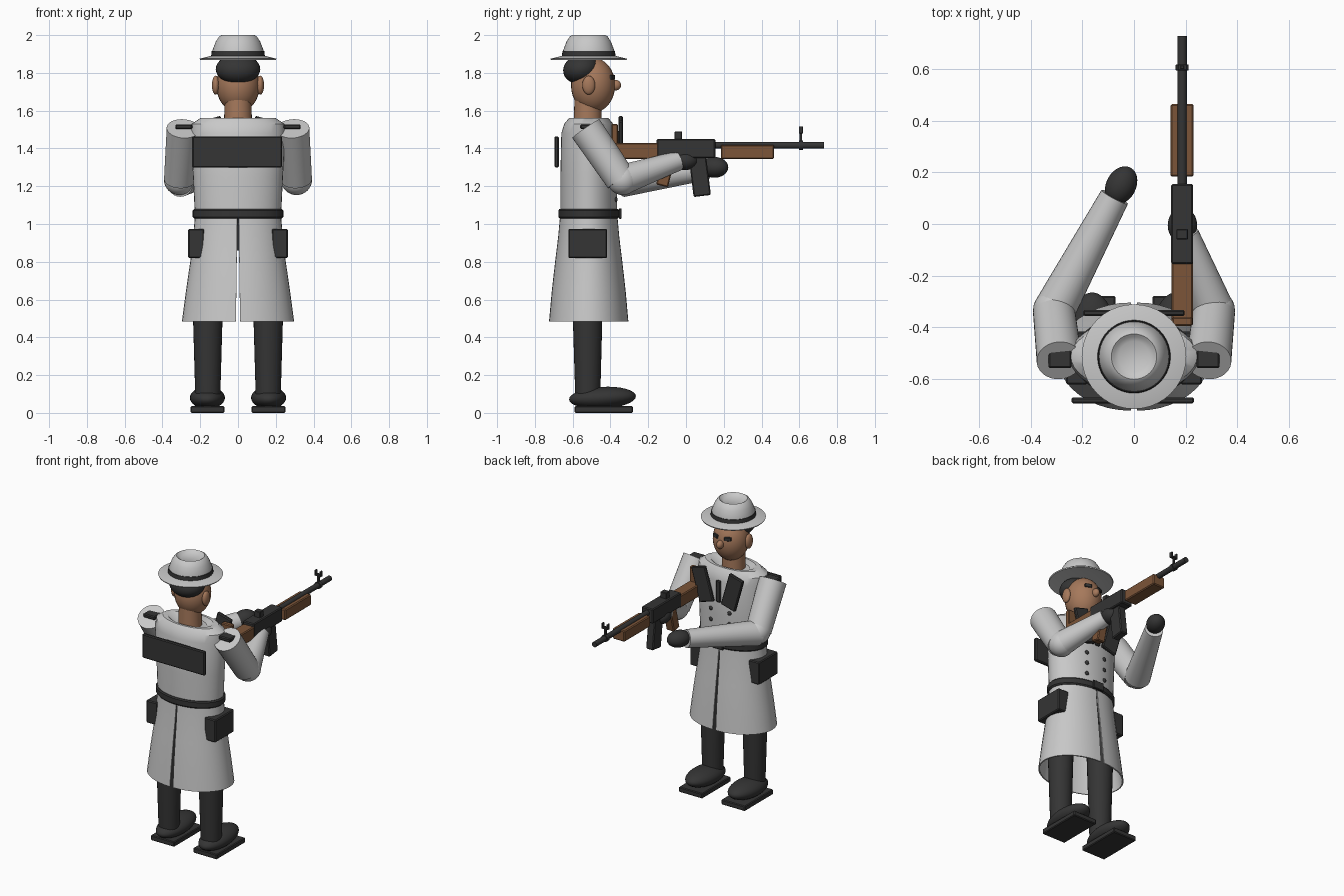
import bpy, bmesh, math
from mathutils import Vector, Matrix

if "Cube" in bpy.data.objects:
    bpy.data.objects.remove(bpy.data.objects["Cube"], do_unlink=True)


def material(name, rgb):
    m = bpy.data.materials.new(name)
    m.use_nodes = True
    m.diffuse_color = (*rgb, 1)
    node = m.node_tree.nodes["Principled BSDF"]
    node.inputs["Base Color"].default_value = (*rgb, 1)
    node.inputs["Roughness"].default_value = 0.8
    return m


COAT = material("coat grey", (0.58, 0.58, 0.58))
DARK = material("charcoal", (0.035, 0.035, 0.035))
SKIN = material("skin", (0.38, 0.19, 0.105))
WOOD = material("wood", (0.2, 0.09, 0.04))
CY = -0.515  # depth of the body axis
GX = 0.187   # sideways position of the rifle
SIDES = (("left", 1), ("right", -1))


def finish(name, bm, mat):
    bmesh.ops.recalc_face_normals(bm, faces=bm.faces)
    for f in bm.faces:
        f.smooth = True
    for e in bm.edges:
        e.smooth = len(e.link_faces) == 2 and e.calc_face_angle() < 0.6
    me = bpy.data.meshes.new(name)
    bm.to_mesh(me)
    bm.free()
    me.materials.append(mat)
    ob = bpy.data.objects.new(name, me)
    bpy.context.collection.objects.link(ob)
    return ob


def box(name, loc, size, mat, rot=(0, 0, 0), bevel=0.006):
    bm = bmesh.new()
    bmesh.ops.create_cube(bm, size=1, matrix=Matrix.Diagonal((*size, 1)))
    if bevel:
        bmesh.ops.bevel(bm, geom=bm.edges[:], offset=bevel, segments=1, affect="EDGES")
    ob = finish(name, bm, mat)
    ob.location, ob.rotation_euler = loc, [math.radians(a) for a in rot]
    return ob


def ball(name, loc, radii, mat, rot=(0, 0, 0)):
    bm = bmesh.new()
    bmesh.ops.create_uvsphere(bm, u_segments=28, v_segments=16, radius=1,
                              matrix=Matrix.Diagonal((*radii, 1)))
    ob = finish(name, bm, mat)
    ob.location, ob.rotation_euler = loc, [math.radians(a) for a in rot]
    return ob


def tube(name, a, b, r1, r2, mat):
    a, b = Vector(a), Vector(b)
    turn = (b - a).to_track_quat("Z", "Y").to_matrix().to_4x4()
    bm = bmesh.new()
    bmesh.ops.create_cone(bm, cap_ends=True, segments=28, radius1=r1, radius2=r2,
                          depth=(b - a).length, matrix=Matrix.Translation((a + b) / 2) @ turn)
    return finish(name, bm, mat)


def loft(name, rings, mat, steps=40, cap=True):
    """Stack of ellipses given as (z, x radius, y radius)."""
    bm = bmesh.new()
    rows = []
    for z, rx, ry in rings:
        angles = [math.tau * i / steps for i in range(steps)]
        rows.append([bm.verts.new((rx * math.cos(t), CY + ry * math.sin(t), z)) for t in angles])
    for lo, hi in zip(rows, rows[1:]):
        for i in range(steps):
            j = (i + 1) % steps
            bm.faces.new((lo[i], lo[j], hi[j], hi[i]))
    if cap:
        bm.faces.new(rows[0])
        bm.faces.new(rows[-1])
    return finish(name, bm, mat)


def skirt_half(name, s):
    """One side of the coat skirt, leaving a slit front and back."""
    rings = [(1.04, 0.228, 0.152, 0.004), (0.93, 0.238, 0.162, 0.005), (0.8, 0.253, 0.178, 0.007),
             (0.65, 0.275, 0.195, 0.009), (0.485, 0.297, 0.21, 0.012)]
    bm = bmesh.new()
    rows = []
    for z, rx, ry, gap in rings:
        angles = [math.pi * (i / 20 - 0.5) for i in range(21)]
        rows.append([bm.verts.new((s * (gap + (rx - gap) * math.cos(t)),
                                   CY + ry * math.sin(t), z)) for t in angles])
    for lo, hi in zip(rows, rows[1:]):
        for i in range(20):
            bm.faces.new((lo[i], lo[i + 1], hi[i + 1], hi[i]))
    # outward normals so the cloth thickens inwards
    ob = finish(name, bm, COAT)
    me = ob.data
    mid = me.polygons[len(me.polygons) // 2]
    if mid.normal.x * s < 0:
        me.flip_normals()
    mod = ob.modifiers.new("cloth", "SOLIDIFY")
    mod.thickness, mod.offset = 0.008, -1


# Coat
loft("coat_body", [(1.04, 0.228, 0.15), (1.25, 0.238, 0.15), (1.48, 0.25, 0.145), (1.53, 0.245, 0.13),
                   (1.56, 0.2, 0.105), (1.56, 0.16, 0.09), (1.53, 0.11, 0.08)], COAT)
loft("belt", [(1.03, 0.232, 0.155), (1.038, 0.24, 0.161), (1.072, 0.24, 0.161), (1.08, 0.232, 0.155)], DARK)
box("belt_buckle", (0, -0.348, 1.055), (0.08, 0.014, 0.055), DARK, bevel=0.003)
box("back_panel", (-0.005, -0.685, 1.382), (0.475, 0.024, 0.165), DARK)
box("tie", (0, -0.355, 1.42), (0.035, 0.016, 0.15), DARK)
loft("hips", [(0.86, 0.15, 0.09), (1.03, 0.2, 0.13)], DARK)
for z in (1.13, 1.205, 1.28):
    for side, s in SIDES:
        ball(side + "_button", (s * 0.07, -0.372, z), (0.014, 0.01, 0.014), DARK)

# Paired body parts
for side, s in SIDES:
    skirt_half(side + "_coat_skirt", s)
    box(side + "_pocket", (s * 0.222, -0.52, 0.897), (0.084, 0.205, 0.155), DARK)
    box(side + "_lapel", (s * 0.113, -0.346, 1.445), (0.11, 0.024, 0.235), DARK, (0, s * 16, 0))
    box(side + "_epaulette", (s * 0.287, -0.515, 1.515), (0.09, 0.09, 0.026), DARK)
    tube(side + "_leg", (s * 0.16, -0.52, 0.08), (s * 0.16, -0.522, 0.92), 0.066, 0.09, DARK)
    ball(side + "_shoe", (s * 0.162, -0.442, 0.08), (0.093, 0.177, 0.058), DARK, (3, 0, 0))
    box(side + "_sole", (s * 0.162, -0.435, 0.018), (0.18, 0.31, 0.035), DARK, bevel=0.005)
    ball(side + "_ear", (s * 0.118, -0.515, 1.735), (0.02, 0.034, 0.05), SKIN)
    box(side + "_eye", (s * 0.045, -0.39, 1.777), (0.045, 0.016, 0.025), DARK, (0, 0, -s * 22), 0.003)
    tube(side + "_upper_arm", (s * 0.29, -0.53, 1.505), (s * 0.31, -0.345, 1.235), 0.088, 0.082, COAT)
    ball(side + "_elbow", (s * 0.31, -0.335, 1.235), (0.082, 0.082, 0.082), COAT)

# Forearms and gloved hands
tube("left_forearm", (0.31, -0.335, 1.235), (0.2, -0.04, 1.335), 0.08, 0.052, COAT)
ball("left_hand", (0.188, -0.005, 1.335), (0.057, 0.07, 0.05), DARK)
tube("right_forearm", (-0.31, -0.335, 1.225), (-0.075, 0.105, 1.29), 0.082, 0.058, COAT)
ball("right_hand", (-0.05, 0.15, 1.3), (0.058, 0.078, 0.055), DARK, (0, 0, -28))

# Head
tube("neck", (0, -0.52, 1.5), (0, -0.52, 1.68), 0.075, 0.07, SKIN)
ball("head", (0, -0.492, 1.735), (0.115, 0.117, 0.145), SKIN)
ball("nose", (0, -0.372, 1.735), (0.022, 0.028, 0.028), SKIN)
ball("hair", (0, -0.553, 1.82), (0.118, 0.098, 0.078), DARK, (12, 0, 0))

# Hat with a shallow dented crown
loft("hat_brim", [(1.878, 0.13, 0.13), (1.868, 0.2, 0.2), (1.875, 0.203, 0.203), (1.892, 0.135, 0.135)], COAT)
loft("hat_band", [(1.882, 0.143, 0.143), (1.915, 0.139, 0.139)], DARK)
loft("hat_crown", [(1.88, 0.138, 0.138), (1.92, 0.135, 0.135), (1.965, 0.118, 0.118), (1.993, 0.1, 0.1),
                   (2.0, 0.088, 0.088), (1.992, 0.078, 0.078), (1.98, 0.06, 0.06)], COAT)

# Rifle
box("rifle_receiver", (GX, 0, 1.4), (0.086, 0.31, 0.1), DARK)
box("rifle_stock", (GX, -0.27, 1.387), (0.084, 0.25, 0.085), WOOD)
box("rifle_butt", (GX, -0.378, 1.44), (0.08, 0.035, 0.18), WOOD)
box("rifle_grip", (GX, -0.11, 1.27), (0.06, 0.065, 0.14), WOOD, (-14, 0, 0))
box("rifle_magazine", (GX, 0.073, 1.255), (0.055, 0.092, 0.215), DARK, (7, 0, 0))
box("rifle_handguard", (GX, 0.325, 1.382), (0.09, 0.282, 0.075), WOOD)
tube("rifle_barrel", (GX, 0.13, 1.417), (GX, 0.73, 1.417), 0.018, 0.018, DARK)
box("rear_sight", (GX, -0.04, 1.468), (0.045, 0.04, 0.045), DARK, bevel=0.003)
tube("front_sight_ring", (GX, 0.597, 1.417), (GX, 0.62, 1.417), 0.024, 0.024, DARK)
box("front_sight_post", (GX, 0.608, 1.46), (0.014, 0.014, 0.07), DARK, bevel=0.002)
box("front_sight_bar", (GX, 0.608, 1.485), (0.05, 0.022, 0.012), DARK, bevel=0.002)
for s in (-1, 1):
    box("front_sight_ear", (GX + s * 0.02, 0.608, 1.502), (0.01, 0.022, 0.03), DARK, bevel=0.002)
